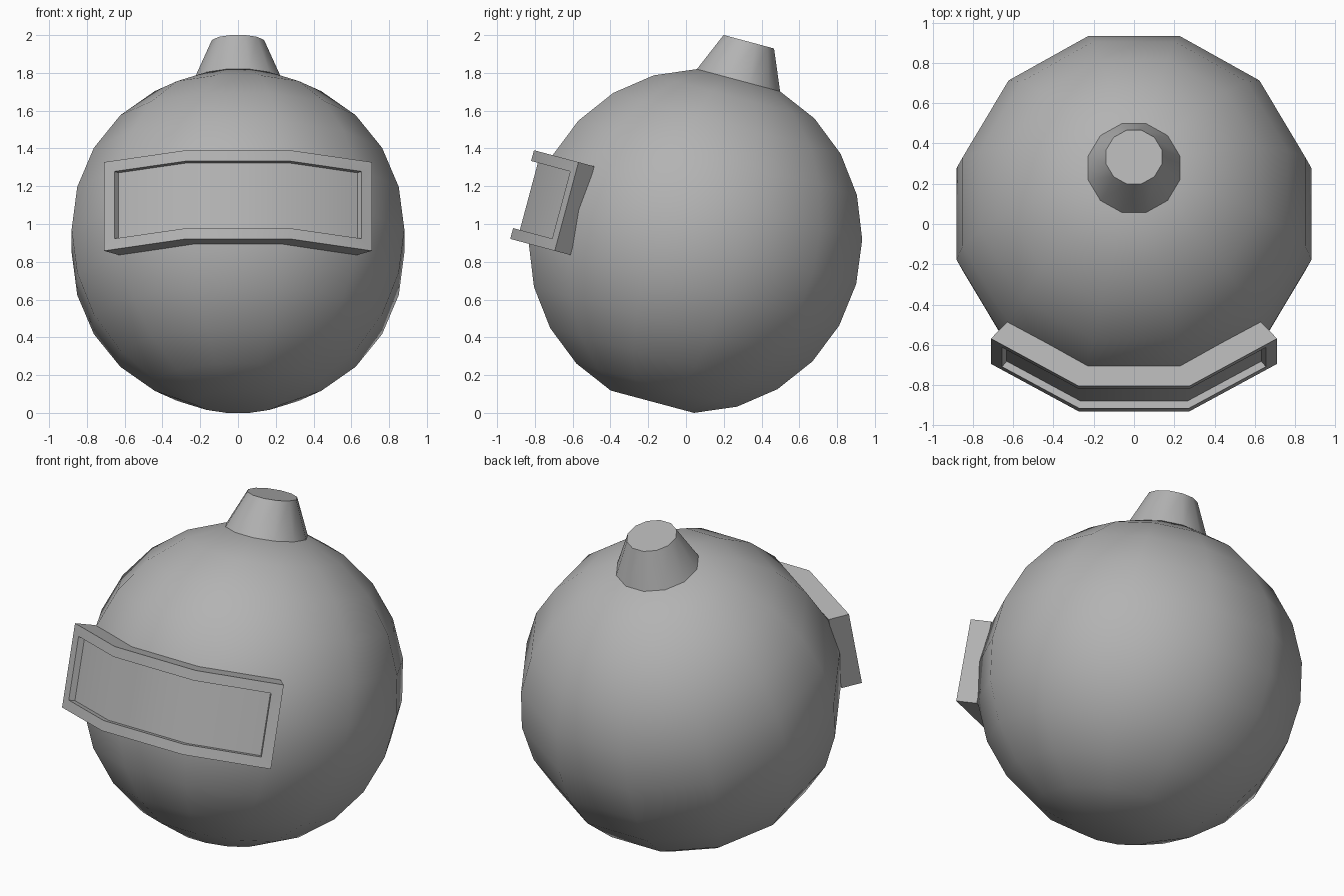
import bpy
import bmesh
import math
from mathutils import Matrix

if "Cube" in bpy.data.objects:
    bpy.data.objects.remove(bpy.data.objects["Cube"], do_unlink=True)

SIDES = 12
RADIUS = 0.912
# Everything leans back 15 degrees around the centre of the ball
PLACE = Matrix.Translation((0, 0.05, 0.91)) @ Matrix.Rotation(math.radians(-15), 4, 'X')

grey = bpy.data.materials.new("plain_grey")
grey.use_nodes = True
colour = (0.45, 0.45, 0.45, 1)
grey.diffuse_color = colour
grey.node_tree.nodes["Principled BSDF"].inputs["Base Color"].default_value = colour


def finish(name, bm):
    """Turn a bmesh into a placed, coloured object with sharp edges kept."""
    bm.transform(PLACE)
    bmesh.ops.recalc_face_normals(bm, faces=bm.faces)
    mesh = bpy.data.meshes.new(name)
    bm.to_mesh(mesh)
    bm.free()
    mesh.materials.append(grey)
    obj = bpy.data.objects.new(name, mesh)
    bpy.context.collection.objects.link(obj)
    bpy.ops.object.select_all(action='DESELECT')
    obj.select_set(True)
    bpy.context.view_layer.objects.active = obj
    bpy.ops.object.shade_smooth_by_angle(angle=math.radians(38))
    return obj


def bridge(bm, a, b):
    n = len(a)
    for i in range(n):
        j = (i + 1) % n
        bm.faces.new((a[i], a[j], b[j], b[i]))


def lathe(name, profile, cap_bottom=True):
    """Spin (radius, height) points into a twelve-sided solid."""
    bm = bmesh.new()
    rings = []
    for r, z in profile:
        angles = [math.tau * (i + 0.5) / SIDES for i in range(SIDES)]
        rings.append([bm.verts.new((r * math.cos(t), r * math.sin(t), z)) for t in angles])
    for a, b in zip(rings, rings[1:]):
        bridge(bm, a, b)
    bm.faces.new(rings[-1])
    if cap_bottom:
        bm.faces.new(rings[0])
    return finish(name, bm)


# Ball with flat polar caps
ball = [(RADIUS * math.sin(math.radians(a)), RADIUS * math.cos(math.radians(a)))
        for a in range(165, 0, -15)]
lathe("ball_body", ball)

# Tapered stub on the top cap
lathe("top_stub", [ball[-1], (0.143, 1.092)], cap_bottom=False)


# Visor: each layer is a bent strip outline given by its bend, its end and half height
def strip(bm, bend, end, half):
    path = [(-end[0], end[1]), (-bend[0], bend[1]), bend, end]
    top = [bm.verts.new((x, -f, half)) for x, f in path]
    low = [bm.verts.new((x, -f, -half)) for x, f in path]
    return top + low[::-1]


def panel(bm, s):
    for i in range(3):
        bm.faces.new((s[i], s[i + 1], s[6 - i], s[7 - i]))


GLASS = ((0.265, 0.913), (0.632, 0.708), 0.184)
layers = [
    ((0.23, 0.842), (0.63, 0.62), 0.243),    # back of frame
    ((0.275, 0.95), (0.71, 0.706), 0.243),   # front outer edge
    ((0.272, 0.95), (0.655, 0.736), 0.184),  # front inner edge
    GLASS,                                   # foot of the recess
]
bm = bmesh.new()
strips = [strip(bm, *layer) for layer in layers]
for a, b in zip(strips, strips[1:]):
    bridge(bm, a, b)
panel(bm, strips[0])
finish("visor_frame", bm)

# Recessed window, facing forward
bm = bmesh.new()
panel(bm, strip(bm, *GLASS))
window = finish("visor_window", bm)
if window.data.polygons[1].normal.y > 0:
    window.data.flip_normals()
